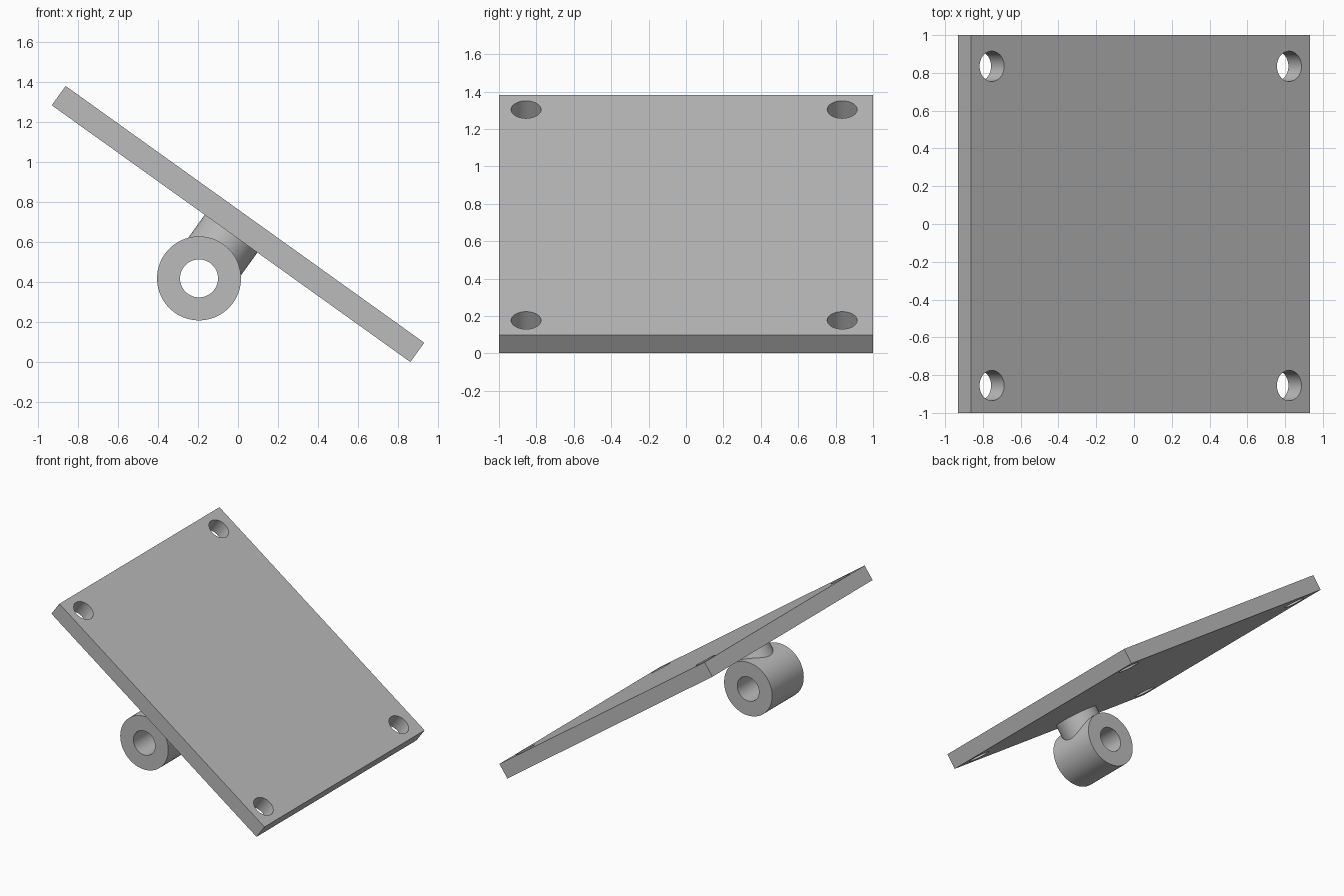
import bpy
from math import radians, pi
from mathutils import Matrix, Vector

cube = bpy.data.objects.get("Cube")
if cube:
    bpy.data.objects.remove(cube, do_unlink=True)

grey = bpy.data.materials.new("plain grey")
grey.use_nodes = True
colour = (0.5, 0.5, 0.5, 1)
grey.diffuse_color = colour
grey.node_tree.nodes["Principled BSDF"].inputs["Base Color"].default_value = colour

# Plate frame: local x runs down the slope, local z is the plate normal
TILT = radians(35.6)
LENGTH, WIDTH, THICK = 2.206, 2.0, 0.119
frame = Matrix.Translation((0, 0, 0.692)) @ Matrix.Rotation(TILT, 4, "Y")
normal = frame.to_3x3() @ Vector((0, 0, 1))


def cylinder(name, radius, depth, matrix):
    bpy.ops.mesh.primitive_cylinder_add(vertices=96, radius=radius, depth=depth)
    ob = bpy.context.object
    ob.name = name
    ob.matrix_world = matrix
    ob.data.materials.append(grey)
    return ob


def combine(target, tool, operation):
    mod = target.modifiers.new(operation.lower(), "BOOLEAN")
    mod.operation, mod.solver, mod.object = operation, "EXACT", tool
    bpy.context.view_layer.update()
    bpy.ops.object.select_all(action="DESELECT")
    bpy.context.view_layer.objects.active = target
    target.select_set(True)
    bpy.ops.object.modifier_apply(modifier=mod.name)
    bpy.data.objects.remove(tool, do_unlink=True)


def finish(ob):
    bpy.ops.object.select_all(action="DESELECT")
    bpy.context.view_layer.objects.active = ob
    ob.select_set(True)
    bpy.ops.object.shade_smooth_by_angle(angle=radians(30))


# Sloping plate with four bolt holes
bpy.ops.mesh.primitive_cube_add(size=1)
plate = bpy.context.object
plate.name = "mounting_plate"
plate.data.transform(Matrix.Diagonal((LENGTH, WIDTH, THICK, 1)))
plate.data.materials.append(grey)
plate.matrix_world = frame
for x in (-0.968, 0.968):
    for y in (-0.855, 0.835):
        hole = cylinder("hole_cutter", 0.08, 0.4, frame @ Matrix.Translation((x, y, 0)))
        combine(plate, hole, "DIFFERENCE")
finish(plate)

# Pivot barrel, joined to a round post that rises to the underside of the plate
pivot = Vector((-0.195, -0.695, 0.42))
along_y = Matrix.Translation(pivot) @ Matrix.Rotation(pi / 2, 4, "X")
barrel = cylinder("pivot_barrel", 0.21, 0.395, along_y)

gap = (Vector((0, pivot.y, 0.692)) - pivot).dot(normal) - THICK / 2 + 0.01
post_frame = Matrix.Translation(pivot + normal * gap / 2) @ Matrix.Rotation(TILT, 4, "Y")
post = cylinder("post", 0.162, gap, post_frame)
combine(barrel, post, "UNION")

# Bore through the barrel
bore = cylinder("bore_cutter", 0.095, 1, along_y)
combine(barrel, bore, "DIFFERENCE")
finish(barrel)
